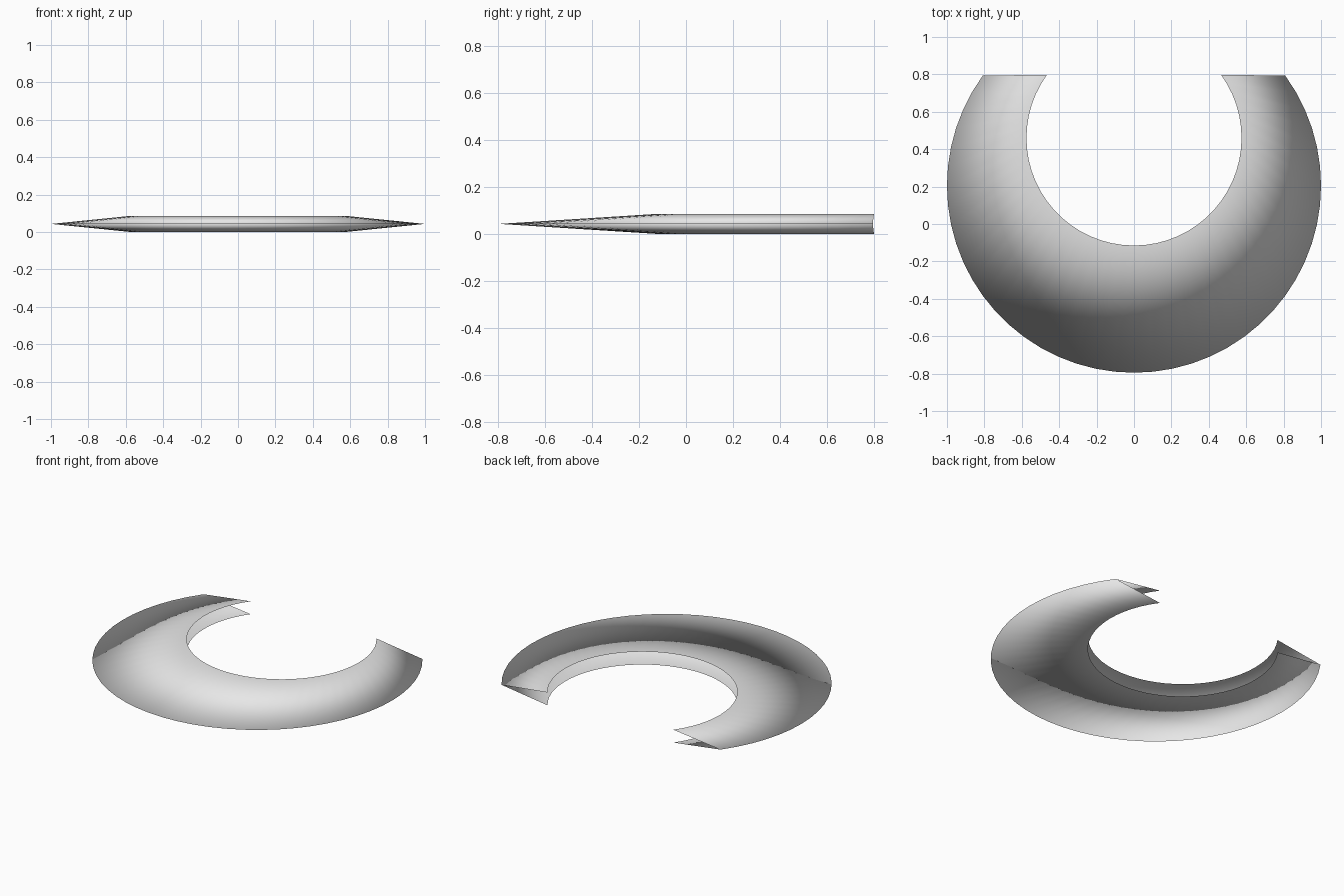
import bpy, bmesh
from math import cos, sin, radians

cube = bpy.data.objects.get("Cube")
if cube:
    bpy.data.objects.remove(cube, do_unlink=True)

STEPS = 42
START, SWEEP = radians(144), radians(252)
THICK = 0.086

grey = bpy.data.materials.new("light grey")
grey.use_nodes = True
colour = (0.8, 0.8, 0.8, 1)
grey.diffuse_color = colour
grey.node_tree.nodes["Principled BSDF"].inputs["Base Color"].default_value = colour

bm = bmesh.new()


def arc(radius, centre_y, z):
    """Row of vertices along an open arc, running round the front."""
    angles = [START + SWEEP * i / STEPS for i in range(STEPS + 1)]
    return [bm.verts.new((radius * cos(a), centre_y + radius * sin(a), z))
            for a in angles]


def sheet(a, b):
    """Strip of quads between two rows."""
    for i in range(STEPS):
        bm.faces.new((a[i], a[i + 1], b[i + 1], b[i])).smooth = True


# Two thin sheets share the sharp outer rim; inner side and ends stay open
top_edge = arc(0.575, 0.46, THICK)
rim = arc(1.0, 0.205, THICK / 2)
bottom_edge = arc(0.575, 0.46, 0)
sheet(rim, top_edge)
sheet(bottom_edge, rim)

mesh = bpy.data.meshes.new("crescent_shell")
bm.to_mesh(mesh)
bm.free()
mesh.materials.append(grey)
shell = bpy.data.objects.new("crescent_shell", mesh)
bpy.context.collection.objects.link(shell)
